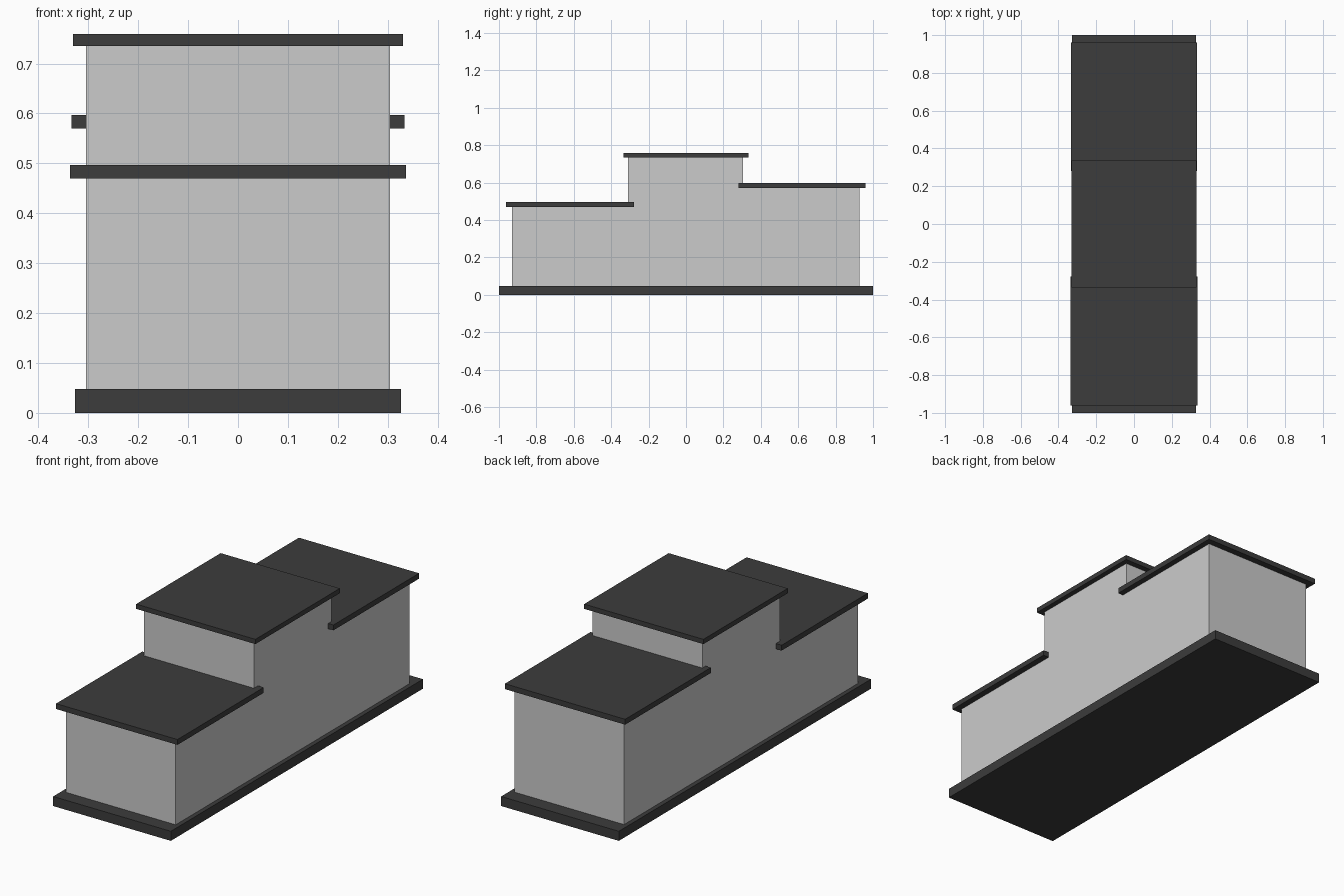
import bpy, bmesh

if "Cube" in bpy.data.objects:
    bpy.data.objects.remove(bpy.data.objects["Cube"])

dark = bpy.data.materials.new("dark_trim")
dark.diffuse_color = (0.045, 0.045, 0.045, 1)
dark.use_nodes = True
dark.node_tree.nodes["Principled BSDF"].inputs["Base Color"].default_value = dark.diffuse_color


def extrude_profile(name, profile, half_width, material=None):
    """Extrude a closed (y, z) outline symmetrically along x."""
    bm = bmesh.new()
    face = bm.faces.new([bm.verts.new((-half_width, y, z)) for y, z in profile])
    ext = bmesh.ops.extrude_face_region(bm, geom=[face])["geom"]
    verts = [g for g in ext if isinstance(g, bmesh.types.BMVert)]
    bmesh.ops.translate(bm, verts=verts, vec=(2 * half_width, 0, 0))
    bmesh.ops.recalc_face_normals(bm, faces=bm.faces)
    mesh = bpy.data.meshes.new(name)
    bm.to_mesh(mesh)
    bm.free()
    if material:
        mesh.materials.append(material)
    obj = bpy.data.objects.new(name, mesh)
    bpy.context.collection.objects.link(obj)
    return obj


def slab(name, half_width, y0, y1, z0, z1):
    return extrude_profile(name, [(y0, z0), (y1, z0), (y1, z1), (y0, z1)],
                           half_width, dark)


# Stepped podium body
extrude_profile("podium_body", [
    (-0.93, 0.048), (0.927, 0.048), (0.927, 0.57), (0.306, 0.57),
    (0.306, 0.735), (-0.31, 0.735), (-0.31, 0.47), (-0.93, 0.47)], 0.305)

# Base plinth and the overhanging tread on each step
slab("base_plinth", 0.327, -1.0, 1.0, 0.0, 0.048)
slab("low_step_top", 0.337, -0.962, -0.277, 0.47, 0.497)
slab("middle_step_top", 0.331, -0.335, 0.335, 0.735, 0.759)
slab("rear_step_top", 0.334, 0.28, 0.96, 0.57, 0.597)
